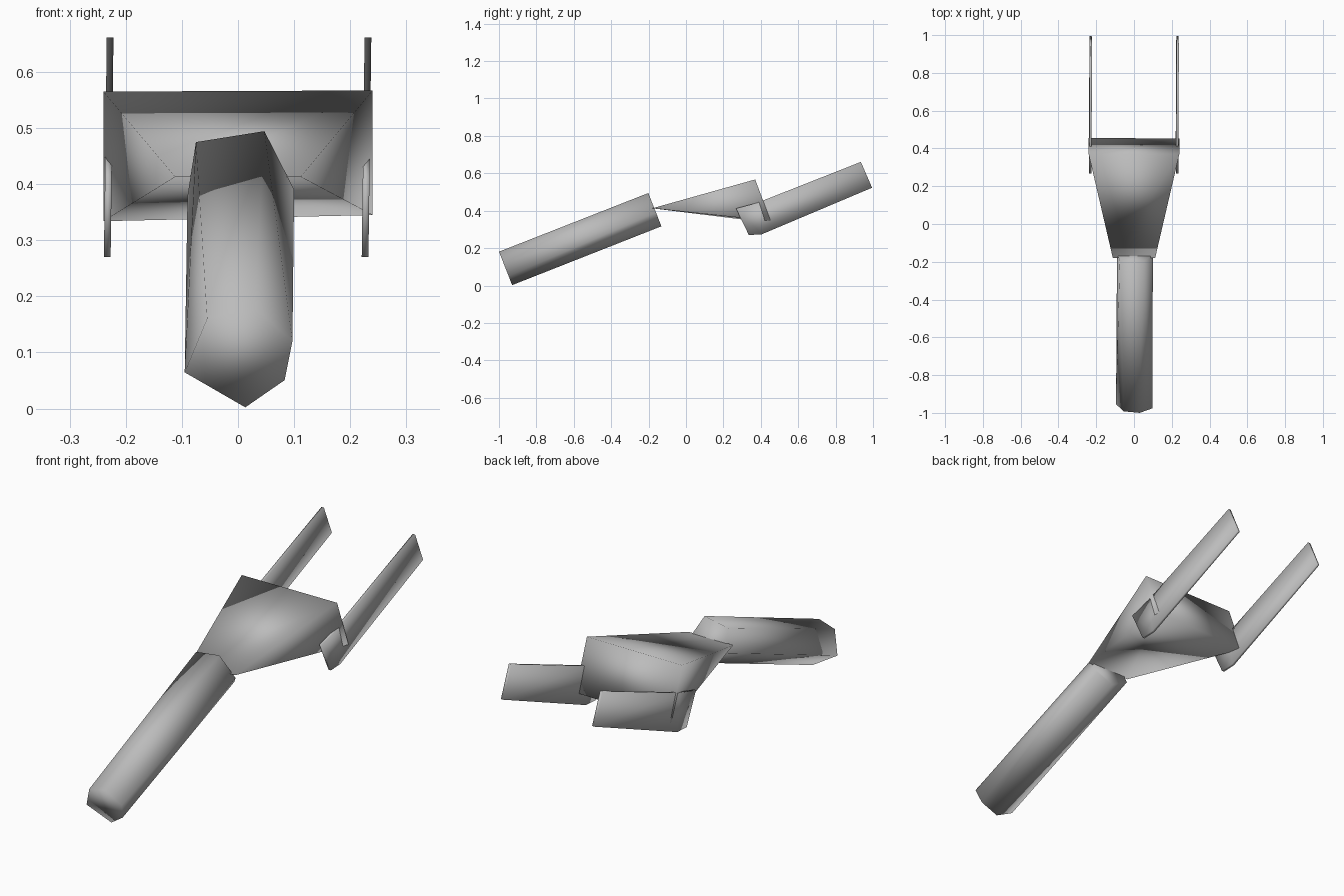
import bpy, bmesh, math

if "Cube" in bpy.data.objects:
    bpy.data.objects.remove(bpy.data.objects["Cube"])

grey = bpy.data.materials.new("neutral_grey")
grey.diffuse_color = (0.5, 0.5, 0.5, 1)
grey.use_nodes = True
grey.node_tree.nodes["Principled BSDF"].inputs["Base Color"].default_value = grey.diffuse_color


def make(name, verts, faces):
    """Smooth-shaded closed mesh with outward normals."""
    me = bpy.data.meshes.new(name)
    me.from_pydata(verts, [], faces)
    bm = bmesh.new()
    bm.from_mesh(me)
    bmesh.ops.recalc_face_normals(bm, faces=bm.faces)
    for f in bm.faces:
        f.smooth = True
    bm.to_mesh(me)
    bm.free()
    me.materials.append(grey)
    ob = bpy.data.objects.new(name, me)
    bpy.context.collection.objects.link(ob)
    return ob


# Handle: slanted six-sided bar, slightly irregular at each end
tilt = math.radians(21.5)
near = [(.03, .095), (.097, .03), (.083, -.045), (.013, -.097), (-.095, -.03), (-.055, .073)]
far = [(.047, .094), (.1, -.018), (.085, -.048), (.015, -.097), (-.09, -.03), (-.075, .073)]


def ring(points, y, z):
    return [(x, y - v * math.sin(tilt), z + v * math.cos(tilt)) for x, v in points]


sides = []
for i in range(6):
    j = (i + 1) % 6
    if i == 4:
        sides += [(i, j, 6 + j), (i, 6 + j, 6 + i)]
    else:
        sides += [(i, j, 6 + i), (j, 6 + j, 6 + i)]
make("handle", ring(near, -.965, .0925) + ring(far, -.167, .407),
     sides + [tuple(range(6)), tuple(range(6, 12))])

# Head: wedge from a thin front edge to a tall slanted back wall
make("wedge_head",
     [(-.112, -.18, .413), (.112, -.18, .413),
      (-.24, .37, .565), (.24, .37, .567),
      (-.24, .455, .334), (.24, .453, .345)],
     [(0, 1, 3, 2), (0, 1, 5, 4), (2, 3, 5, 4), (0, 2, 4), (1, 3, 5)])

# Prongs: thin bent plates either side of the head
profile = [(.267, .412), (.38, .442), (.935, .661), (.995, .523), (.405, .274), (.336, .270)]
n = len(profile)
for name, cx in (("left_prong", -.233), ("right_prong", .2265)):
    verts = [(cx + s * .006 + (z - .27) * .013, y, z) for s in (-1, 1) for y, z in profile]
    faces = [(i, (i + 1) % n, n + (i + 1) % n, n + i) for i in range(n)]
    for o in (0, n):
        faces += [(o, o + 1, o + 4, o + 5), (o + 1, o + 2, o + 3, o + 4)]
    make(name, verts, faces)
